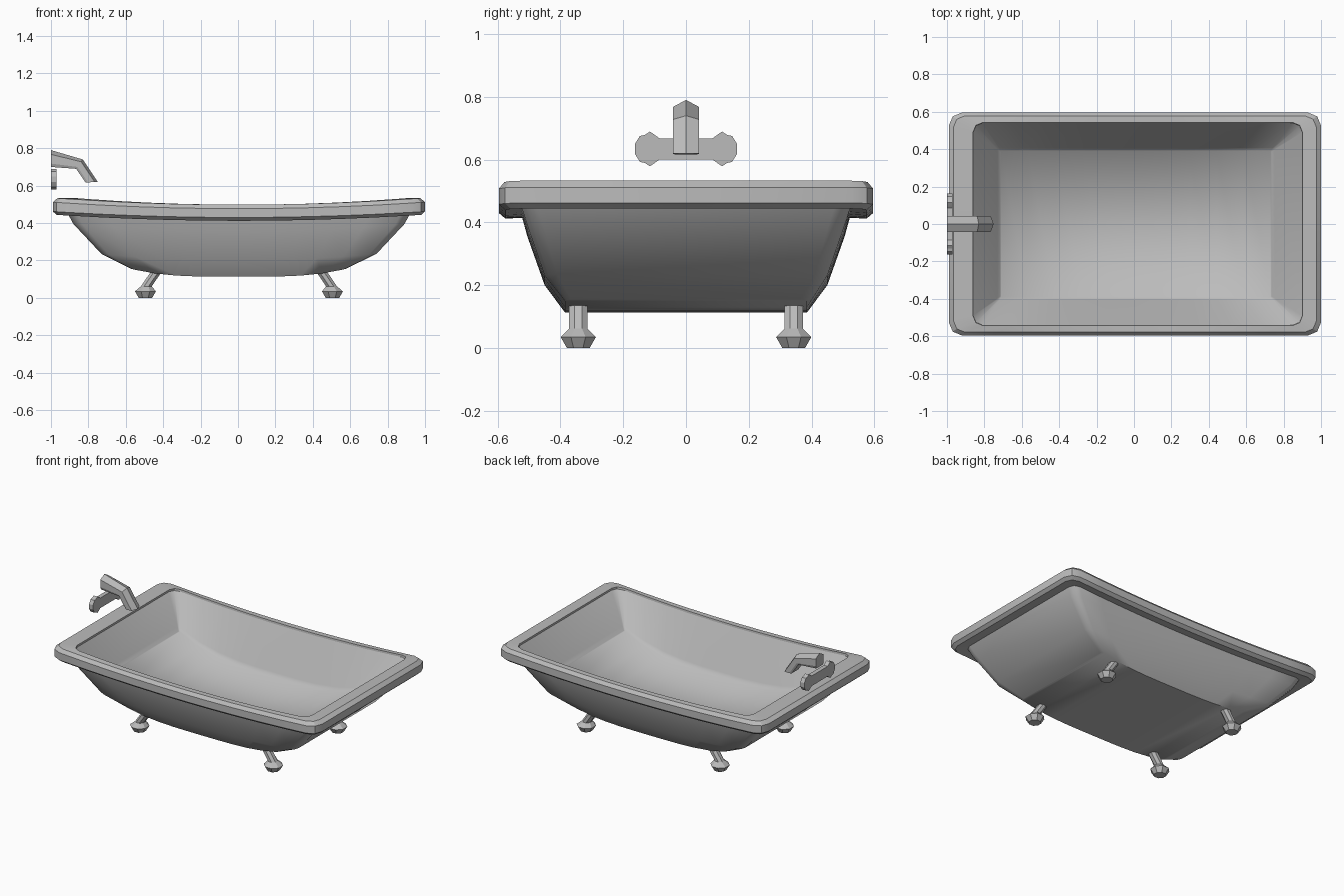
import bpy, bmesh, math
from mathutils import Vector

cube = bpy.data.objects.get("Cube")
if cube:
    bpy.data.objects.remove(cube)

enamel = bpy.data.materials.new("grey_enamel")
enamel.use_nodes = True
GREY = (0.5, 0.5, 0.5, 1)
enamel.diffuse_color = GREY
enamel.node_tree.nodes["Principled BSDF"].inputs["Base Color"].default_value = GREY


def loft(name, rings, capped=(0, -1), smooth=None, inward=False):
    """Skin a list of equal-length closed rings into one object."""
    bm = bmesh.new()
    rows = [[bm.verts.new(p) for p in ring] for ring in rings]
    n = len(rows[0])
    for a, b in zip(rows, rows[1:]):
        for i in range(n):
            j = (i + 1) % n
            bm.faces.new((a[i], a[j], b[j], b[i]))
    for row in (rows[k] for k in capped):
        # Strips join the two long sides so a curved floor stays curved
        for i in range(n // 2 - 1):
            bm.faces.new((row[i], row[i + 1], row[n - 2 - i], row[n - 1 - i]))
    bmesh.ops.remove_doubles(bm, verts=bm.verts, dist=0.0005)
    bmesh.ops.recalc_face_normals(bm, faces=bm.faces)
    if inward:
        bmesh.ops.reverse_faces(bm, faces=bm.faces)
    mesh = bpy.data.meshes.new(name)
    bm.to_mesh(mesh)
    bm.free()
    mesh.materials.append(enamel)
    obj = bpy.data.objects.new(name, mesh)
    bpy.context.collection.objects.link(obj)
    if smooth:
        bpy.ops.object.select_all(action="DESELECT")
        obj.select_set(True)
        bpy.context.view_layer.objects.active = obj
        bpy.ops.object.shade_smooth_by_angle(angle=math.radians(smooth))


def tub_ring(x0, x1, hy, r, z, rise, power=2, steps=10):
    """Rounded rectangle whose ends rise above its middle."""
    turns = [(math.sin(k * math.pi / 4), math.cos(k * math.pi / 4)) for k in range(3)]
    half = [(x0 + r - r * c, hy - r + r * s) for s, c in turns]
    half += [(x0 + r + (x1 - x0 - 2 * r) * i / steps, hy) for i in range(1, steps)]
    half += [(x1 - r + r * s, hy - r + r * c) for s, c in turns]
    outline = half + [(x, -y) for x, y in reversed(half)]
    mid, hx = (x0 + x1) / 2, (x1 - x0) / 2
    return [(x, y, z + rise * abs((x - mid) / hx) ** power) for x, y in outline]


# Basin shells, each from the floor up to the rim
loft("basin_outside", [
    tub_ring(-0.57, 0.575, 0.385, 0.02, 0.113, 0.042, 3.5),
    tub_ring(-0.73, 0.74, 0.45, 0.04, 0.2, 0.035),
    tub_ring(-0.88, 0.89, 0.505, 0.05, 0.355, 0.04),
    tub_ring(-0.91, 0.92, 0.523, 0.05, 0.42, 0.03)], capped=(0,), smooth=48)
loft("basin_inside", [
    tub_ring(-0.715, 0.735, 0.39, 0.005, 0.2, 0.13, 3),
    tub_ring(-0.73, 0.752, 0.407, 0.01, 0.234, 0.118, 3),
    tub_ring(-0.86, 0.90, 0.54, 0.05, 0.485, 0.035)],
    capped=(0,), smooth=70, inward=True)

# Rim
loft("rim", [
    tub_ring(-0.86, 0.90, 0.54, 0.05, 0.485, 0.035),
    tub_ring(-0.86, 0.90, 0.542, 0.05, 0.498, 0.035),
    tub_ring(-0.965, 0.975, 0.578, 0.06, 0.498, 0.035),
    tub_ring(-0.99, 1.0, 0.596, 0.07, 0.477, 0.035),
    tub_ring(-0.99, 1.0, 0.596, 0.07, 0.43, 0.032),
    tub_ring(-0.97, 0.98, 0.575, 0.06, 0.412, 0.032),
    tub_ring(-0.905, 0.915, 0.52, 0.04, 0.415, 0.032)], capped=(), smooth=25)


def polygon(center, ru, rv, sides, v_axis):
    """Regular polygon in x and v_axis, sized across its flats."""
    pts = []
    for i in range(sides):
        a = 2 * math.pi * (i + 0.5) / sides
        k = 1 / math.cos(math.pi / sides)
        pts.append(Vector(center) + Vector((ru * k * math.cos(a), 0, 0))
                   + Vector(v_axis) * rv * k * math.sin(a))
    return pts


# Feet: a faceted ball with a stem leaning in under the basin
foot_profile = [(0.50, 0, 0.036), (0.50, 0.035, 0.056),
                (0.495, 0.062, 0.029), (0.435, 0.15, 0.029)]
for sx, side in ((1, "left"), (-1, "right")):
    for sy, end in ((1, "back"), (-1, "front")):
        loft(f"{end}_{side}_foot",
             [polygon((0.005 + sx * x, sy * 0.343, z), r, r, 8, (0, 1, 0))
              for x, z, r in foot_profile])

# Spout: ridged section swept out and down
section = ((0, 1), (0.042, 0.75), (0.042, 0.2), (0.036, 0),
           (-0.036, 0), (-0.042, 0.2), (-0.042, 0.75), (0, 1))
stations = (((-1, 0.70), (-1, 0.79)), ((-0.865, 0.69), (-0.83, 0.74)),
            ((-0.815, 0.617), (-0.75, 0.62)))
loft("spout", [[(b[0] + (t[0] - b[0]) * k, y, b[1] + (t[1] - b[1]) * k)
                for y, k in section] for b, t in stations])

# Flat tap bar with a knob near each end
half_bar = [(0.03, 0.034), (0.085, 0.034), (0.1, 0.045), (0.115, 0.055),
            (0.13, 0.045), (0.147, 0.041), (0.163, 0.015)]
bar = [(-y, r) for y, r in reversed(half_bar)] + half_bar
loft("tap_bar", [polygon((-0.985, y, 0.634), 0.0145, r, 4, (0, 0, 1)) for y, r in bar])
